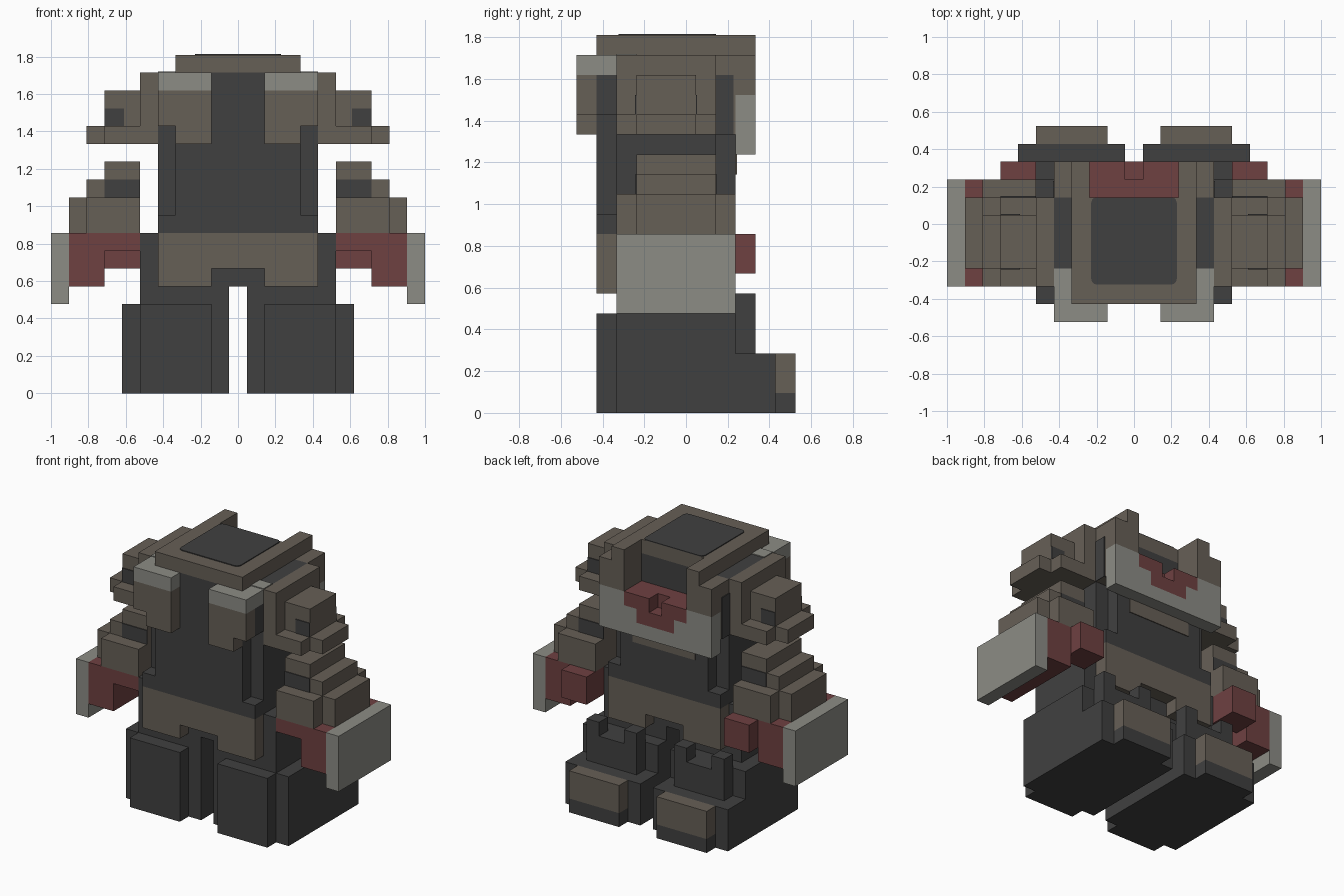
import bpy
import bmesh
from mathutils import Matrix, Vector

cube = bpy.data.objects.get("Cube")
if cube:
    bpy.data.objects.remove(cube, do_unlink=True)

UNIT = 2 / 21            # edge of one block
SKIN = 0.06              # thickness of painted plates, in blocks


def material(name, red, green, blue):
    mat = bpy.data.materials.new(name)
    mat.use_nodes = True
    mat.diffuse_color = (red, green, blue, 1)
    bsdf = mat.node_tree.nodes["Principled BSDF"]
    bsdf.inputs["Base Color"].default_value = (red, green, blue, 1)
    bsdf.inputs["Roughness"].default_value = 0.8
    return mat


charcoal = material("charcoal", .051, .051, .051)
leather = material("brown leather", .134, .115, .094)
steel = material("light steel", .262, .262, .235)
crimson = material("dark crimson", .156, .052, .053)


def add_box(bm, low, high, rounding):
    """One axis-aligned block, with optional rounding of its upright edges."""
    size = high - low
    made = bmesh.ops.create_cube(
        bm, matrix=Matrix.Translation((low + high) / 2) @ Matrix.Diagonal((*size, 1)))
    if rounding:
        edges = {e for v in made["verts"] for e in v.link_edges
                 if abs(e.verts[0].co.z - e.verts[1].co.z) > size.z / 2}
        bmesh.ops.bevel(bm, geom=list(edges), offset=rounding * UNIT,
                        segments=3, profile=0.5, affect='EDGES')


def part(name, mat, *boxes, rounding=0):
    """Blocks given as x, y, z ranges on the grid, mirrored in x.
    A range that starts at x = 0 is one block spanning the middle."""
    bm = bmesh.new()
    for x0, x1, y0, y1, z0, z1 in boxes:
        near, far = x0 - .5, x1 - .5
        spans = [(near, far), (-far, -near)] if x0 else [(-far, far)]
        for a, b in spans:
            add_box(bm, Vector((a, y0 - .5, z0)) * UNIT,
                    Vector((b, y1 - .5, z1)) * UNIT, rounding)
    mesh = bpy.data.meshes.new(name)
    bm.to_mesh(mesh)
    bm.free()
    mesh.materials.append(mat)
    obj = bpy.data.objects.new(name, mesh)
    bpy.context.scene.collection.objects.link(obj)
    return obj


# Boots: shaft, heel panel, foot, notched shin guard, toe cap
part("boot_shafts", charcoal, (1, 7, -3, 3, 0, 5))
part("boot_heel_panels", charcoal, (2, 6, -4, -3, 0, 5))
part("boot_feet", charcoal, (1, 7, 3, 5, 0, 3))
part("boot_shin_guards", charcoal,
     (2, 6, 3, 4, 3, 5), (2, 3, 3, 4, 5, 6), (5, 6, 3, 4, 5, 6))
part("boot_toe_soles", charcoal, (2, 6, 5, 6, 0, 1))
part("boot_toe_caps", leather, (2, 6, 5, 6, 1, 3))

# Legs and belt
part("legs", charcoal, (1, 6, -3, 2, 5, 9))
part("crotch", charcoal, (0, 2, -3, 2, 6, 7))
part("belt", leather, (0, 5, -4, 3, 7, 9))
part("belt_flaps", leather, (2, 5, -4, 3, 6, 7))

# Torso with recessed upright corners
part("waist_band", charcoal, (0, 5, -4, 3, 9, 10))
part("torso_core", charcoal, (0, 5, -3, 2, 10, 18))
part("torso_panel", charcoal, (0, 4, -4, 3, 10, 15))
part("upper_panel", charcoal, (0, 4, -4, 2, 15, 18))
part("belly_patch", leather, (0, 3, 3, 3 + SKIN, 12, 13))

# Chest plate and stepped emblem with a notch
part("chest_plate", steel,
     (0, 5, 3, 4, 13, 14), (2, 5, 3, 4, 14, 15), (3, 5, 3, 4, 15, 16))
part("emblem", crimson,
     (0, 2, 3, 4, 14, 15), (0, 3, 2, 3, 15, 16), (1, 3, 3, 4, 15, 16))
part("chest_pillars", leather, (4, 5, 2, 3, 14, 18), (4, 5, 3, 4, 16, 18))
part("pillar_patches", charcoal, (5, 5 + SKIN, 2, 2.9, 14, 17))

# Collar with two forward rails
part("collar", leather, (0, 4, -4, 2, 18, 19))
part("collar_rails", leather, (3, 4, 2, 4, 16, 19))
part("collar_opening", charcoal, (0, 2.9, -2.9, 2, 19, 19 + SKIN), rounding=.3)

# Pads on the upper trunk with steel caps
part("trunk_pads", leather, (2, 5, -5, -4, 15, 17), (2, 4, -5, -4, 14, 15))
part("pad_sides", charcoal, (4, 5, -4, -3, 15, 17))
part("pad_caps", steel, (2, 5, -5, -4, 17, 18), (4, 5, -4, -3, 17, 18),
     (4, 5, -3, -2, 18, 18 + SKIN))

# Shoulders: base plate, stepped rim, raised block
part("shoulder_plates", leather, (5, 6, -3, 2, 14, 18))
part("shoulder_rims", leather, (6, 8, -3, 2, 14, 15), (8, 9, -2, 1, 14, 15))
part("shoulder_blocks", leather, (6, 8, -2, 1, 15, 17))
part("shoulder_patches", charcoal,
     (6.9, 8, -2 - SKIN, -2, 15, 16), (6.9, 8, 1, 1 + SKIN, 15, 16))

# Arms
part("upper_arms", leather, (6, 8, -2, 2, 11, 13), (8, 9, -2, 2, 11, 12))
part("arm_patches", charcoal,
     (6, 8, -2 - SKIN, -2, 11, 12), (6, 8, 2, 2 + SKIN, 11, 12))
part("forearms", leather, (6, 9, -3, 3, 9, 11), (9, 10, -2, 2, 9, 11))

# Gloves with thumbs and outer guards
part("gloves", crimson, (8, 10, -3, 3, 6, 9), (6, 8, -3, 3, 8, 9))
part("thumbs", crimson, (6, 8, 3, 4, 7, 9), (6, 8, 2, 3, 7, 8))
part("hand_guards", steel, (10, 11, -3, 3, 5, 9))
